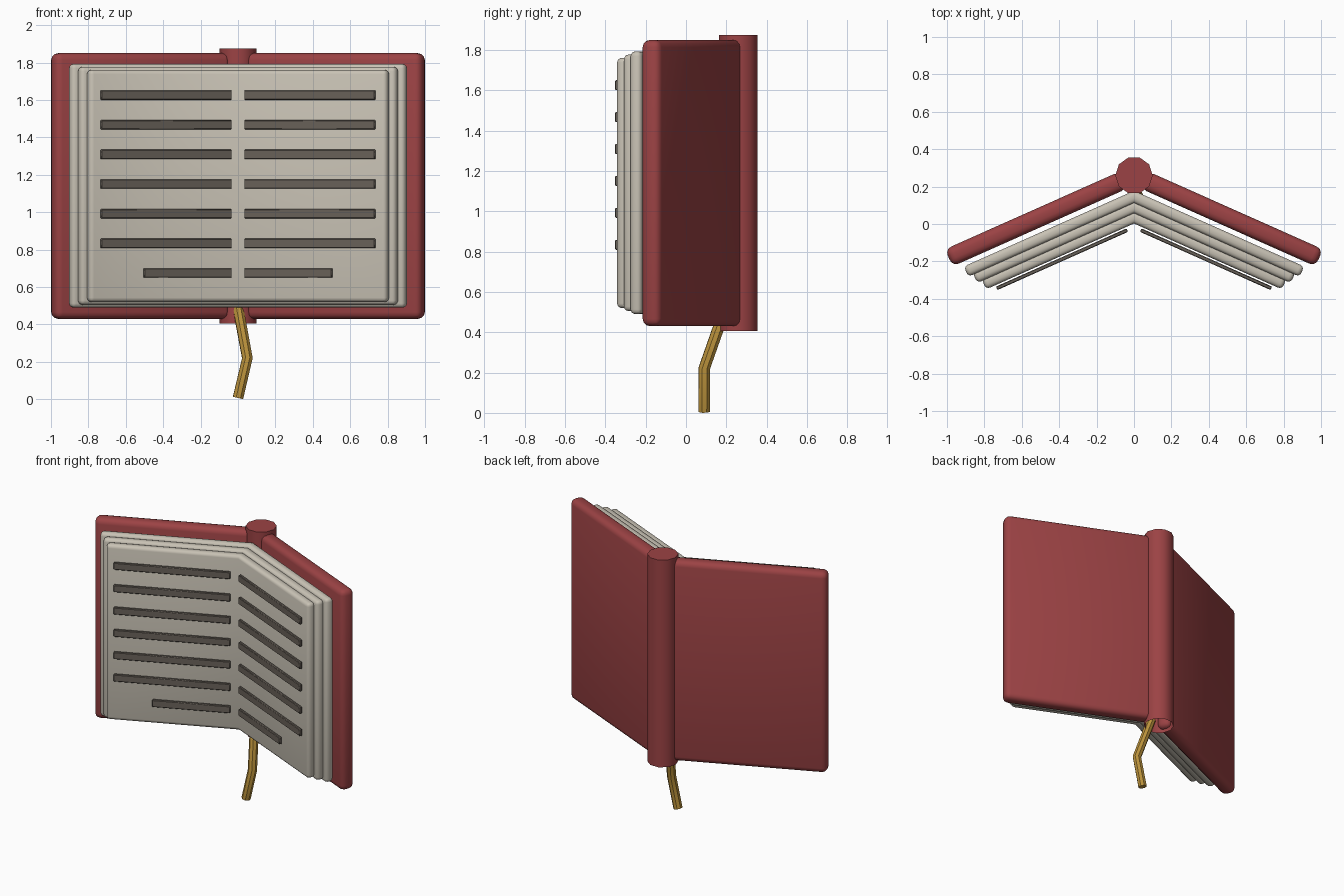
import bpy, bmesh, math
from mathutils import Matrix, Vector

if "Cube" in bpy.data.objects:
    bpy.data.objects.remove(bpy.data.objects["Cube"])

ANGLE = math.radians(24)      # how far each half folds forward
HINGE = Vector((0, 0.26, 0))  # spine axis


def material(name, rgb):
    m = bpy.data.materials.new(name)
    m.diffuse_color = (*rgb, 1)
    m.use_nodes = True
    m.node_tree.nodes["Principled BSDF"].inputs["Base Color"].default_value = m.diffuse_color
    return m


RED = material("red_cover", (0.33, 0.055, 0.058))
PAPER = material("paper", (0.58, 0.54, 0.46))
INK = material("ink", (0.14, 0.12, 0.10))
GOLD = material("gold", (0.50, 0.29, 0.045))


def finish(bm, name, mat):
    bmesh.ops.recalc_face_normals(bm, faces=bm.faces)
    me = bpy.data.meshes.new(name)
    bm.to_mesh(me)
    bm.free()
    me.materials.append(mat)
    ob = bpy.data.objects.new(name, me)
    bpy.context.collection.objects.link(ob)
    smooth(ob)
    return ob


def smooth(ob):
    bpy.ops.object.select_all(action='DESELECT')
    ob.select_set(True)
    bpy.context.view_layer.objects.active = ob
    bpy.ops.object.shade_smooth_by_angle(angle=math.radians(40))


def slab(name, s, t, z, r, segments, mat, mitre=False):
    """Rounded slab: s along the half, t across it, z up; mirrored in x."""
    bm = bmesh.new()
    bmesh.ops.create_cube(bm, size=1)
    for v in bm.verts:
        v.co = Vector([a + (b - a) * (c + 0.5)
                       for (a, b), c in zip((s, t, z), v.co)])
    bmesh.ops.bevel(bm, geom=bm.edges[:], offset=r, segments=segments,
                    profile=0.5, affect='EDGES')
    bmesh.ops.transform(bm, verts=bm.verts, matrix=Matrix.Translation(HINGE)
                        @ Matrix.Rotation(-ANGLE, 4, 'Z'))
    if mitre:
        bmesh.ops.bisect_plane(bm, geom=bm.verts[:] + bm.edges[:] + bm.faces[:],
                               plane_co=(0, 0, 0), plane_no=(1, 0, 0),
                               clear_inner=True)
    ob = finish(bm, name, mat)
    ob.modifiers.new("mirror", 'MIRROR')
    return ob


# Front and back covers
slab("covers", (0.06, 1.084), (-0.05, 0.05), (0.43, 1.85), 0.036, 3, RED)

# Stepped page blocks, meeting in the gutter
for i in range(3):
    slab(f"page_block_{i + 1}", (-0.15, 1.03 - 0.03 * i),
         (-0.135 - 0.05 * i, -0.075 - 0.05 * i),
         (0.49 + 0.015 * i, 1.793 - 0.016 * i), 0.023, 3, PAPER, mitre=True)

# Text lines, the last one short
for i in range(7):
    zc = 1.626 - 0.1585 * i
    slab(f"text_line_{i + 1}", (0.152, 0.664 if i == 6 else 0.916),
         (-0.263, -0.243), (zc - 0.025, zc + 0.025), 0.004, 1, INK)

# Ten-sided spine, capped on top and open below
bm = bmesh.new()
ring = [bm.verts.new((0.1 * math.cos(k * math.tau / 10),
                      HINGE.y + 0.1 * math.sin(k * math.tau / 10), 0.405))
        for k in range(10)]
edges = [bm.edges.new((ring[k], ring[(k + 1) % 10])) for k in range(10)]
out = bmesh.ops.extrude_edge_only(bm, edges=edges)["geom"]
bmesh.ops.translate(bm, verts=[g for g in out if isinstance(g, bmesh.types.BMVert)],
                    vec=(0, 0, 1.47))
bmesh.ops.contextual_create(bm, geom=[g for g in out if isinstance(g, bmesh.types.BMEdge)
                                      and all(v.co.z > 1 for v in g.verts)])
finish(bm, "spine", RED)

# Ribbon bookmark
cu = bpy.data.curves.new("ribbon", 'CURVE')
cu.dimensions = '3D'
cu.bevel_depth = 0.03
cu.bevel_resolution = 2
cu.use_fill_caps = True
sp = cu.splines.new('POLY')
path = [(0, 0.185, 0.49), (0.05, 0.09, 0.22), (0, 0.09, 0.007)]
sp.points.add(len(path) - 1)
for p, co in zip(sp.points, path):
    p.co = (*co, 1)
cu.materials.append(GOLD)
ribbon = bpy.data.objects.new("ribbon_bookmark", cu)
bpy.context.collection.objects.link(ribbon)
bpy.ops.object.select_all(action='DESELECT')
ribbon.select_set(True)
bpy.context.view_layer.objects.active = ribbon
bpy.ops.object.convert(target='MESH')
smooth(bpy.context.object)
